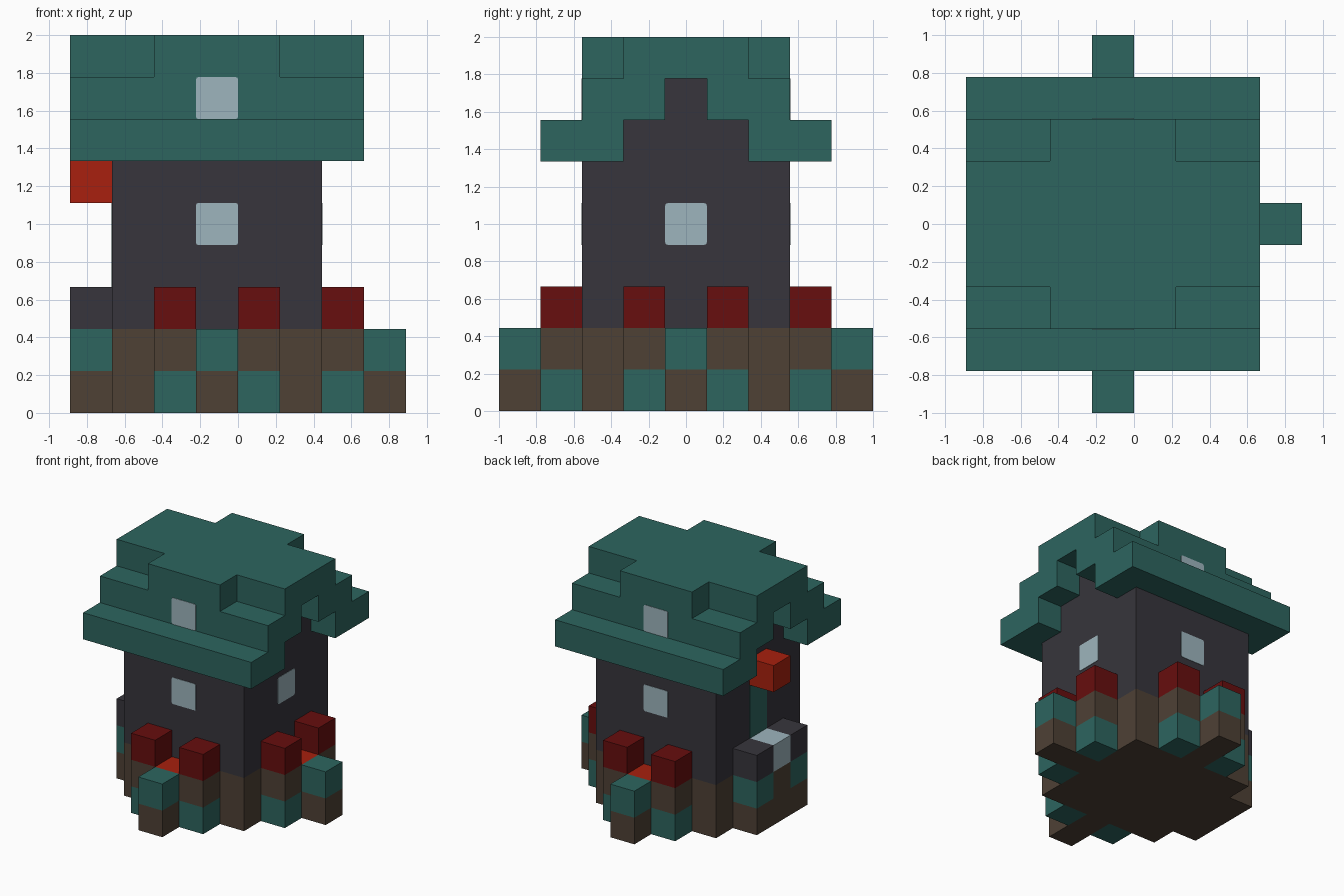
import bpy, bmesh
from mathutils import Vector

U = 2 / 9                       # edge of one block
AXIS = Vector((-U / 2, 0, 0))   # centre line of the tower

old = bpy.data.objects.get("Cube")
if old:
    bpy.data.objects.remove(old, do_unlink=True)


def material(name, hex_code):
    srgb = [int(hex_code[i:i + 2], 16) / 255 for i in (0, 2, 4)]
    rgb = [c / 12.92 if c <= 0.04045 else ((c + 0.055) / 1.055) ** 2.4 for c in srgb]
    mat = bpy.data.materials.new(name)
    mat.use_nodes = True
    mat.diffuse_color = (*rgb, 1)
    bsdf = mat.node_tree.nodes["Principled BSDF"]
    bsdf.inputs["Base Color"].default_value = (*rgb, 1)
    bsdf.inputs["Roughness"].default_value = 0.9
    return mat


TEAL = material("teal_tile", "2D655F")
DARK = material("dark_stone", "37353C")
BROWN = material("brown_wood", "4E4135")
RED = material("dark_red", "670E0E")
ORANGE = material("glowing_orange", "A8200E")
GLASS = material("pale_glass", "9DB5BD")


def finish(name, bm, mat):
    bmesh.ops.recalc_face_normals(bm, faces=bm.faces)
    mesh = bpy.data.meshes.new(name)
    bm.to_mesh(mesh)
    bm.free()
    mesh.materials.append(mat)
    obj = bpy.data.objects.new(name, mesh)
    bpy.context.collection.objects.link(obj)
    return obj


def box(name, lo, hi, mat, round_axis=None):
    """Box between two corners, in block units from the foot of the tower axis."""
    lo, hi = Vector(lo) * U + AXIS, Vector(hi) * U + AXIS
    bm = bmesh.new()
    bmesh.ops.create_cube(bm, size=1)
    for v in bm.verts:
        v.co = [(lo[a] + hi[a]) / 2 + v.co[a] * (hi[a] - lo[a]) for a in range(3)]
    if round_axis is not None:
        edges = [e for e in bm.edges
                 if abs((e.verts[0].co - e.verts[1].co).normalized()[round_axis]) > 0.9]
        bmesh.ops.bevel(bm, geom=edges, offset=0.012, segments=2, profile=0.5,
                        affect='EDGES')
    return finish(name, bm, mat)


def block(name, side, along, out, z0, z1, mat):
    """Column one block square, `out` blocks beyond the wall on the given side."""
    normal = Vector((*side, 0))
    tangent = Vector((-side[1], side[0], 0))
    c = normal * (2 + out) + tangent * along
    return box(name, (c.x - .5, c.y - .5, z0), (c.x + .5, c.y + .5, z1), mat)


def plate(name, side, z0, z1, mat, rounded=True):
    """Thin pane on the wall in the middle of one side."""
    axis = 0 if side[0] else 1
    lo, hi = [-.5, -.5, z0], [.5, .5, z1]
    lo[axis], hi[axis] = sorted((side[axis] * 2.48, side[axis] * 2.515))
    return box(name, lo, hi, mat, axis if rounded else None)


# Tower body with stepped gable
box("foundation", (-2.5, -2.5, 0), (2.5, 2.5, 2), BROWN)
box("tower_wall", (-2.5, -2.5, 2), (2.5, 2.5, 6), DARK)
box("gable_lower", (-2.5, -1.5, 6), (2.5, 1.5, 7), DARK)
box("gable_upper", (-2.5, -.5, 7), (2.5, .5, 8), DARK)

# Stepped roof: half profile mirrored in y, extruded along x
half = [(0.5, 8), (0.5, 7), (1.5, 7), (1.5, 6), (3.5, 6),
        (3.5, 7), (2.5, 7), (2.5, 8), (1.5, 8), (1.5, 9)]
outline = half + [(-y, z) for y, z in reversed(half)]
bm = bmesh.new()
end = bm.faces.new([bm.verts.new(Vector((-3.5, y, z)) * U + AXIS) for y, z in outline])
swept = bmesh.ops.extrude_face_region(bm, geom=[end])["geom"]
bmesh.ops.translate(bm, vec=(7 * U, 0, 0),
                    verts=[g for g in swept if isinstance(g, bmesh.types.BMVert)])
finish("roof", bm, TEAL)

# Dormers, and windows on front and back
for side, word in (((0, -1), "front"), ((0, 1), "back")):
    y0, y1 = sorted((side[1] * 1.5, side[1] * 2.5))
    box(word + "_dormer", (-1.5, y0, 8), (1.5, y1, 9), TEAL)
    plate(word + "_dormer_window", side, 7, 8, GLASS)

# Three matching sides: wall window, footing pillars, brazier and outer post
for side, word in (((0, -1), "front"), ((0, 1), "back"), ((1, 0), "left")):
    plate(word + "_window", side, 4, 5, GLASS)
    for s, end_word in ((-1, "_a"), (1, "_b")):
        tag = word + end_word
        block(tag + "_pillar_foot", side, s, 1, 0, 1, TEAL)
        block(tag + "_pillar_shaft", side, s, 1, 1, 2, BROWN)
        block(tag + "_pillar_cap", side, s, 1, 2, 3, RED)
    block(word + "_brazier_base", side, 0, 1, 0, 1, BROWN)
    block(word + "_brazier_embers", side, 0, 1, 1, 2, ORANGE)
    block(word + "_post_foot", side, 0, 2, 0, 1, BROWN)
    block(word + "_post_top", side, 0, 2, 1, 2, TEAL)

# Entrance side: porch, door and lantern
ENTRY = (-1, 0)
for s, word in ((-1, "front"), (1, "back")):
    s = -s if ENTRY[0] > 0 else s
    block(word + "_porch_foot", ENTRY, s, 1, 0, 1, BROWN)
    block(word + "_porch_shaft", ENTRY, s, 1, 1, 2, TEAL)
    block(word + "_porch_cap", ENTRY, s, 1, 2, 3, DARK)
block("porch_step", ENTRY, 0, 1, 0, 2, BROWN)
block("porch_glass", ENTRY, 0, 1, 2, 3, GLASS)
plate("door", ENTRY, 3, 5, TEAL, rounded=False)
block("lantern", ENTRY, 0, 1, 5, 6, ORANGE)
